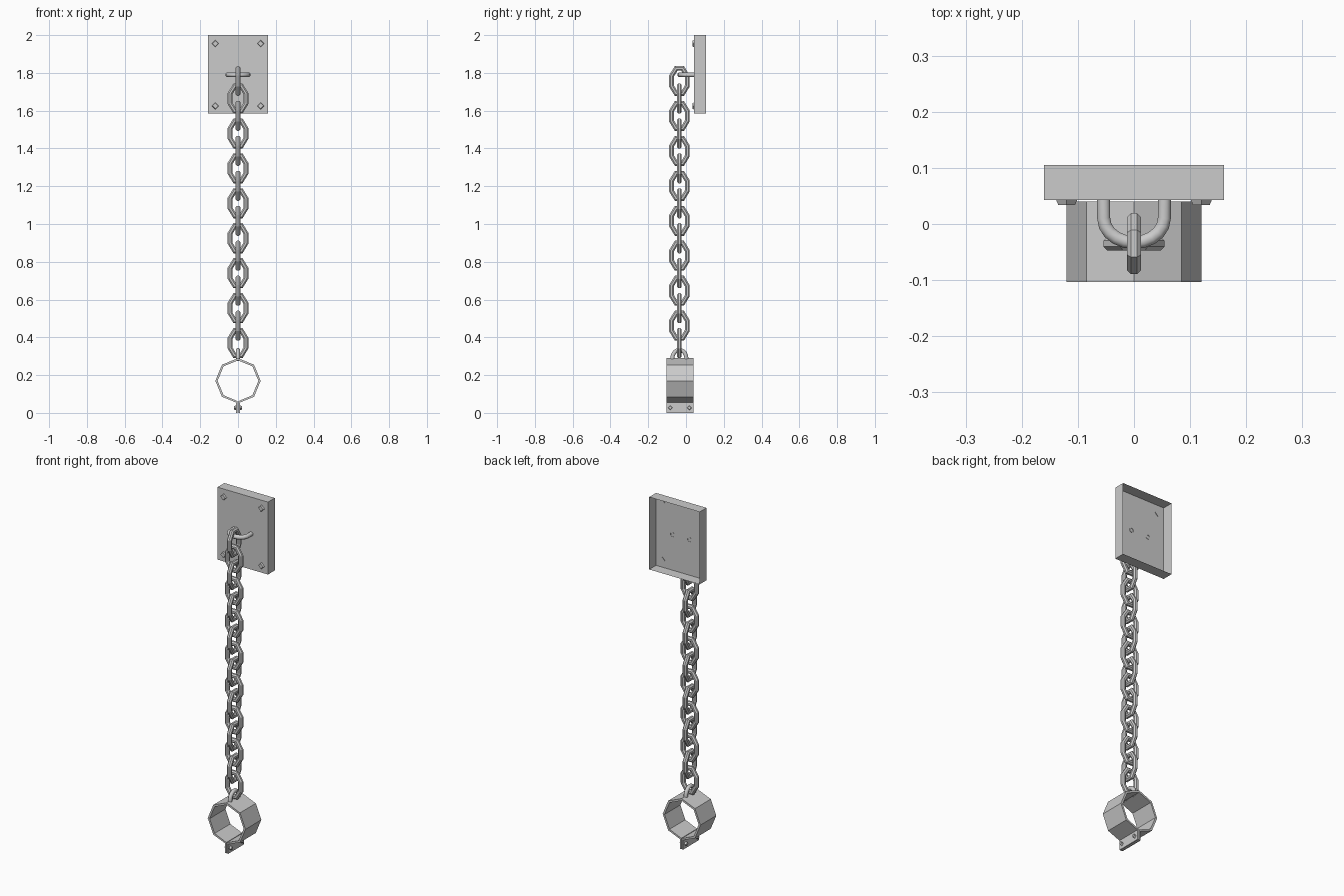
import bpy, bmesh
from math import pi, cos, sin
from mathutils import Vector, Matrix

if "Cube" in bpy.data.objects:
    bpy.data.objects.remove(bpy.data.objects["Cube"])

CY = -0.035  # chain axis in y


def make(name, bm, smooth=None):
    bmesh.ops.recalc_face_normals(bm, faces=bm.faces[:])
    me = bpy.data.meshes.new(name)
    bm.to_mesh(me)
    bm.free()
    ob = bpy.data.objects.new(name, me)
    bpy.context.collection.objects.link(ob)
    if smooth:
        bpy.ops.object.select_all(action='DESELECT')
        ob.select_set(True)
        bpy.context.view_layer.objects.active = ob
        bpy.ops.object.shade_smooth_by_angle(angle=smooth)
    return ob


def sweep(name, path, r, place, sides=8, closed=False, smooth=None):
    """Mitred tube along a flat path; place(u, v, w) maps plane to world."""
    bm = bmesh.new()
    pts = [Vector(p) for p in path]
    n = len(pts)
    rings = []
    for i, p in enumerate(pts):
        a = pts[i - 1] if closed or i else None
        b = pts[(i + 1) % n] if closed or i < n - 1 else None
        d1 = (p - a).normalized() if a is not None else (b - p).normalized()
        d2 = (b - p).normalized() if b is not None else d1
        t = (d1 + d2).normalized()
        nrm = Vector((t.y, -t.x)) / max(t.dot(d1), 0.3)
        ring = []
        for k in range(sides):
            ang = 2 * pi * (k + 0.5) / sides
            q = p + nrm * r * cos(ang)
            ring.append(bm.verts.new(place(q.x, q.y, r * sin(ang))))
        rings.append(ring)
    for i in range(n if closed else n - 1):
        A, B = rings[i], rings[(i + 1) % n]
        for k in range(sides):
            j = (k + 1) % sides
            bm.faces.new((A[k], A[j], B[j], B[k]))
    return make(name, bm, smooth)


def box(name, x0, x1, y0, y1, z0, z1, open_back=False):
    bm = bmesh.new()
    bmesh.ops.create_cube(bm, size=1)
    for v in bm.verts:
        v.co = ((x0 + x1) / 2 + v.co.x * (x1 - x0),
                (y0 + y1) / 2 + v.co.y * (y1 - y0),
                (z0 + z1) / 2 + v.co.z * (z1 - z0))
    if open_back:
        back = [f for f in bm.faces if all(abs(v.co.y - y1) < 1e-5 for v in f.verts)]
        bmesh.ops.delete(bm, geom=back, context='FACES_ONLY')
    return make(name, bm)


def bolt(name, loc, axis, r, h):
    bm = bmesh.new()
    bmesh.ops.create_cone(bm, cap_ends=True, segments=4, radius1=r, radius2=r * 0.75, depth=h)
    rot = Vector((0, 0, 1)).rotation_difference(Vector(axis)).to_matrix().to_4x4()
    bm.transform(Matrix.Translation(loc) @ rot)
    return make(name, bm)


# wall plate, hollow at the back, with four bolts
box("wall_plate", -0.16, 0.16, 0.043, 0.105, 1.585, 2.0, open_back=True)
for x in (-0.12, 0.12):
    for z in (1.625, 1.955):
        bolt("plate_bolt", (x, 0.040, z), (0, -1, 0), 0.02, 0.012)

# staple on the wall plate
arc = [pi * i / 10 for i in range(11)]
u = [(0.054, 0.045)] + [(0.054 * cos(a), 0.01 - 0.043 * sin(a)) for a in arc] + [(-0.054, 0.045)]
sweep("wall_staple", u, 0.0125, lambda a, b, c: (a, b, 1.79 + c), smooth=1.0)

# chain of long octagonal links, alternately turned by 90 degrees
quarter = [(0.042, 0.026), (0.017, 0.067)]
loop = ([(x, z) for x, z in quarter] + [(-x, z) for x, z in quarter[::-1]]
        + [(-x, -z) for x, z in quarter] + [(x, -z) for x, z in quarter[::-1]])
for i in range(16):
    zc = 1.757 - 0.0925 * i
    if i % 2:
        place = lambda a, b, c: (a, CY + c, zc + b)
    else:
        place = lambda a, b, c: (c, CY + a, zc + b)
    sweep("chain_link", loop, 0.0135, place, closed=True)

# staple on top of the cuff
u = [(0.037, 0.275)] + [(0.037 * cos(a), 0.29 + 0.043 * sin(a)) for a in arc] + [(-0.037, 0.275)]
sweep("cuff_staple", u, 0.0115, lambda a, b, c: (c, CY + a, b), smooth=1.0)

# octagonal cuff, split at the bottom into two flanges
def half(r):
    return [(r * sin(k * pi / 4), 0.17 - r * cos(k * pi / 4)) for k in range(1, 5)]

outer = [(0.010, 0.0), (0.010, 0.055)] + half(0.12)
inner = [(0.002, 0.0), (0.002, 0.062)] + half(0.108)
bm = bmesh.new()
for s in (1, -1):
    rows = [[bm.verts.new((s * x, y, z)) for x, z in prof]
            for prof, y in ((outer, -0.103), (outer, 0.04), (inner, 0.04), (inner, -0.103))]
    for k in range(4):
        A, B = rows[k], rows[(k + 1) % 4]
        for i in range(len(A) - 1):
            bm.faces.new((A[i], A[i + 1], B[i + 1], B[i]))
    bm.faces.new([r[0] for r in rows])
bmesh.ops.remove_doubles(bm, verts=bm.verts[:], dist=1e-5)
make("cuff", bm)

# bolts through the flanges
for s in (-1, 1):
    for y in (-0.083, 0.018):
        bolt("flange_bolt", (s * 0.014, y, 0.027), (s, 0, 0), 0.013, 0.014)
